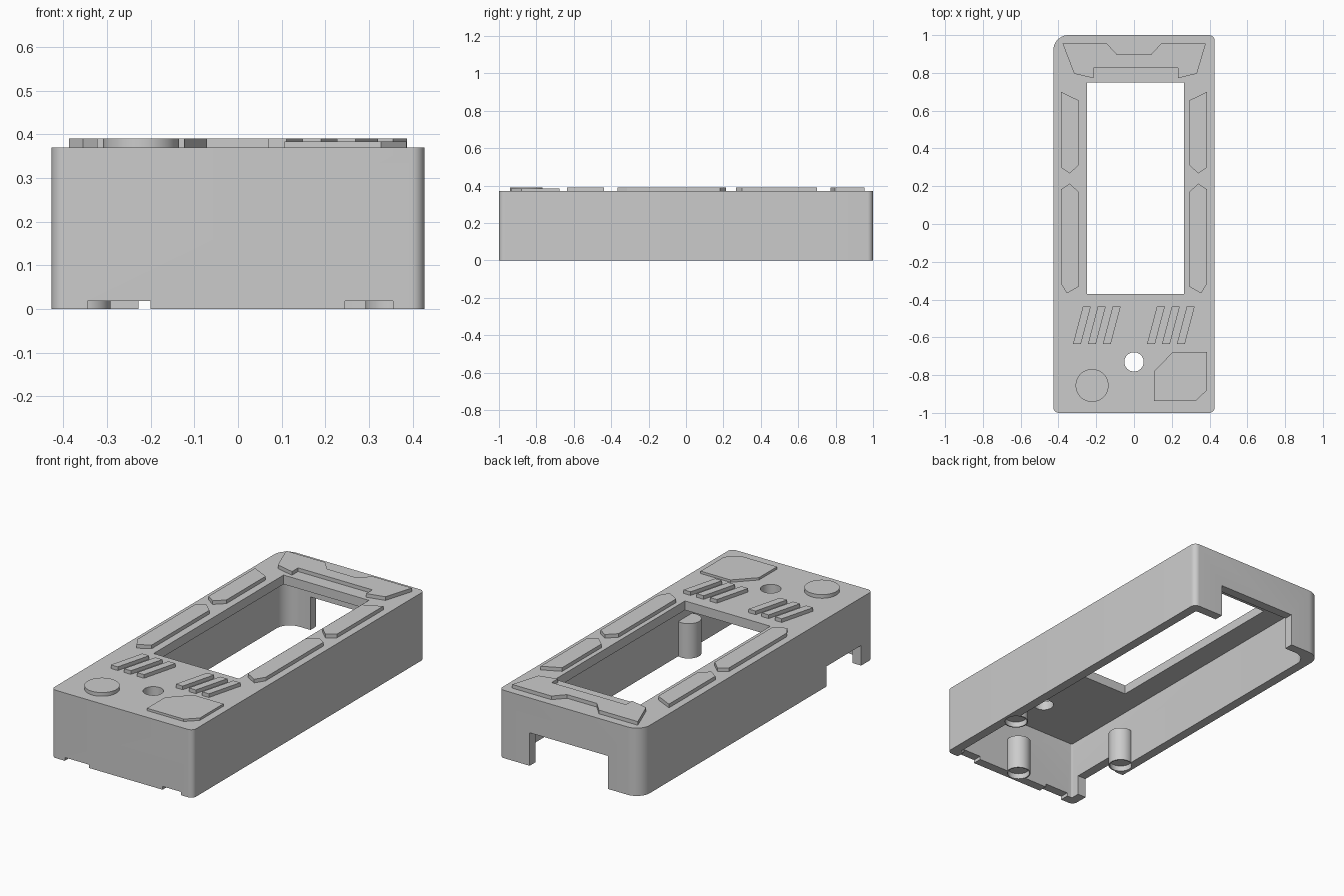
import bpy
import bmesh
from math import cos, sin, pi

old = bpy.data.objects.get("Cube")
if old:
    bpy.data.objects.remove(old, do_unlink=True)

grey = bpy.data.materials.new("plain grey")
grey.use_nodes = True
GREY = (0.6, 0.6, 0.6, 1)
grey.diffuse_color = GREY
grey.node_tree.nodes["Principled BSDF"].inputs["Base Color"].default_value = GREY


def prism(name, outline, z0, z1):
    """Extrude a counter-clockwise or clockwise outline from z0 to z1."""
    bm = bmesh.new()
    face = bm.faces.new([bm.verts.new((x, y, z0)) for x, y in outline])
    top = bmesh.ops.extrude_face_region(bm, geom=[face])["geom"]
    verts = [v for v in top if isinstance(v, bmesh.types.BMVert)]
    bmesh.ops.translate(bm, verts=verts, vec=(0, 0, z1 - z0))
    bmesh.ops.recalc_face_normals(bm, faces=bm.faces)
    mesh = bpy.data.meshes.new(name)
    bm.to_mesh(mesh)
    bm.free()
    mesh.materials.append(grey)
    obj = bpy.data.objects.new(name, mesh)
    bpy.context.collection.objects.link(obj)
    return obj


def rect(x0, x1, y0, y1):
    return [(x0, y0), (x1, y0), (x1, y1), (x0, y1)]


def circle(cx, cy, r, n=48):
    return [(cx + r * cos(2 * pi * i / n), cy + r * sin(2 * pi * i / n)) for i in range(n)]


def rounded(hx, hy, r, big, n=10):
    """Rectangle with small corners and one large corner at the back right."""
    pts = []
    for k, (sx, sy) in enumerate([(1, 1), (-1, 1), (-1, -1), (1, -1)]):
        rad = big if k == 1 else r
        for i in range(n + 1):
            a = pi / 2 * (k + i / n)
            pts.append((sx * (hx - rad) + rad * cos(a), sy * (hy - rad) + rad * sin(a)))
    return pts


def boolean(target, tool, operation):
    mod = target.modifiers.new(operation.title(), "BOOLEAN")
    mod.object, mod.operation, mod.solver = tool, operation, "EXACT"
    bpy.context.view_layer.objects.active = target
    bpy.ops.object.modifier_apply(modifier=mod.name)
    bpy.data.objects.remove(tool, do_unlink=True)


def smooth(obj):
    bpy.ops.object.select_all(action="DESELECT")
    obj.select_set(True)
    bpy.context.view_layer.objects.active = obj
    bpy.ops.object.shade_smooth_by_angle(angle=pi / 6)


# Hollow case, open underneath
TOP = 0.37
case = prism("case", rounded(0.427, 1, 0.03, 0.08), 0, TOP)
boolean(case, prism("cavity", rounded(0.376, 0.95, 0.005, 0.08), -0.1, TOP - 0.05), "DIFFERENCE")

# Round posts joined to the walls, with a shallow pocket below
posts = [(-0.355, -0.53), (0.355, -0.53), (0, -0.933)]
for x, y in posts:
    boolean(case, prism("post", circle(x, y, 0.063), 0, 0.19), "UNION")
for x, y in posts:
    boolean(case, prism("pocket", circle(x, y, 0.057), -0.1, 0.03), "DIFFERENCE")

# Window, round hole, wall openings and front notches
cuts = [
    (rect(-0.25, 0.265, -0.37, 0.75), 0.25, 0.5),
    (circle(0, -0.73, 0.051), 0.25, 0.5),
    (rect(-0.228, 0.243, 0.9, 1.1), -0.1, 0.18),
    (rect(-0.5, -0.36, -0.9, -0.6), -0.1, 0.11),
    (rect(-0.345, -0.2, -1.1, -0.94), -0.1, 0.018),
    (rect(0.245, 0.355, -1.1, -0.94), -0.1, 0.018),
]
for outline, z0, z1 in cuts:
    boolean(case, prism("cutter", outline, z0, z1), "DIFFERENCE")
smooth(case)

# Raised side plates, mirrored
upper = [(0.387, 0.7), (0.29, 0.653), (0.29, 0.315), (0.34, 0.267), (0.387, 0.3)]
lower = [(0.387, 0.183), (0.34, 0.214), (0.29, 0.167), (0.29, -0.33), (0.355, -0.367), (0.387, -0.315)]
for side, s in (("left", 1), ("right", -1)):
    for part, outline in (("upper", upper), ("lower", lower)):
        prism(f"{side}_{part}_plate", [(s * x, y) for x, y in outline], TOP, 0.39)

# Back trim plate
prism("back_trim", [(-0.378, 0.955), (-0.143, 0.955), (-0.09, 0.897), (0.09, 0.897),
                    (0.143, 0.955), (0.38, 0.955), (0.333, 0.796), (0.233, 0.772),
                    (0.233, 0.825), (-0.215, 0.825), (-0.215, 0.772), (-0.317, 0.796)], TOP, 0.39)

# Slanted slats in two groups
for side, x0 in (("right", -0.323), ("left", 0.069)):
    for i in range(3):
        x = x0 + 0.079 * i
        prism(f"{side}_slat_{i + 1}",
              [(x, -0.635), (x + 0.042, -0.635), (x + 0.094, -0.438), (x + 0.052, -0.438)], TOP, 0.39)

# Round button and chamfered corner plate
smooth(prism("round_button", circle(-0.222, -0.855, 0.087, 64), TOP, 0.39))
prism("corner_plate", [(0.206, -0.677), (0.386, -0.677), (0.386, -0.88), (0.328, -0.936),
                       (0.106, -0.936), (0.106, -0.78)], TOP, 0.383)
